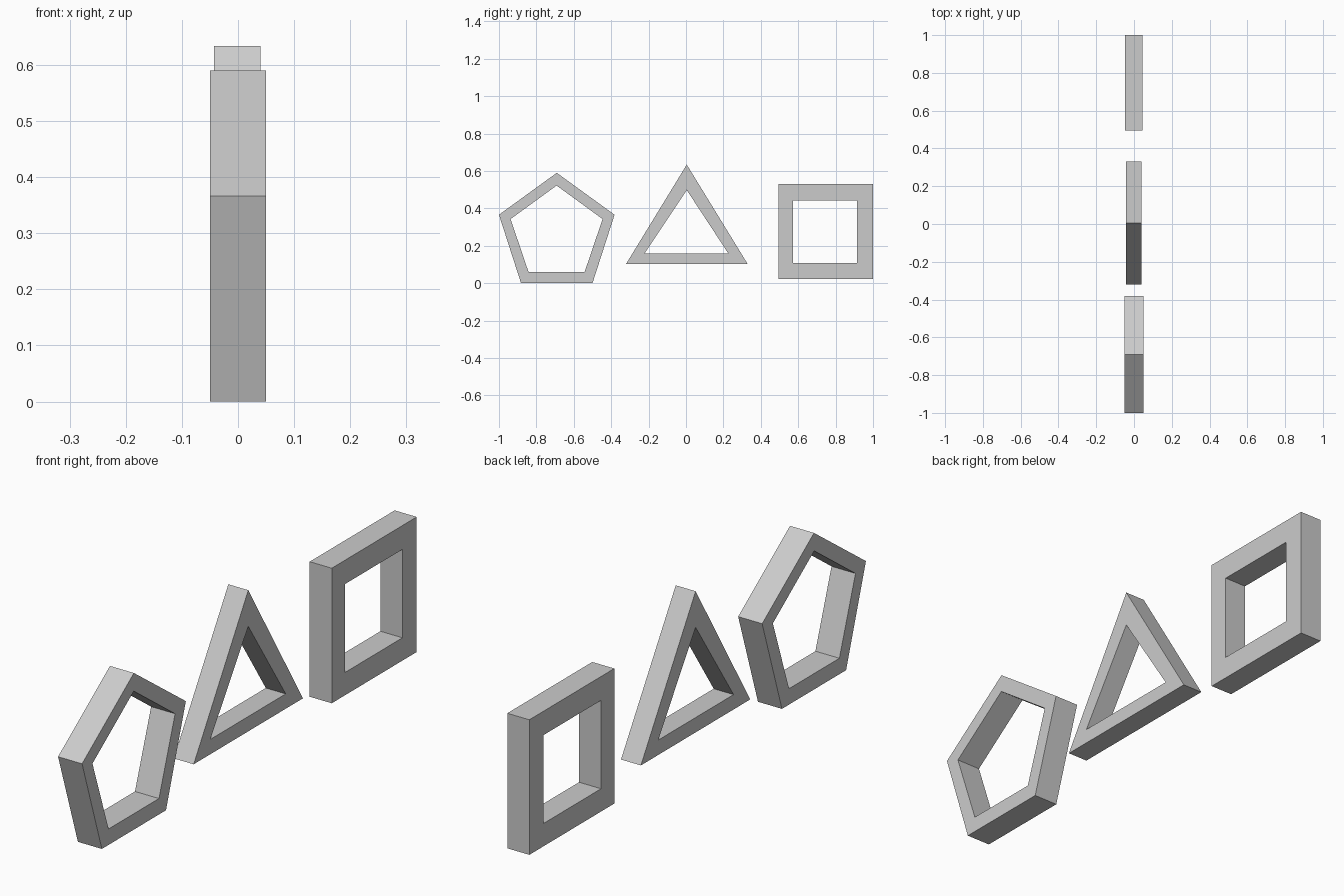
import bpy, bmesh

if "Cube" in bpy.data.objects:
    bpy.data.objects.remove(bpy.data.objects["Cube"])


def frame(name, outer, inner, x0, x1):
    """Hollow polygon frame in the YZ plane, extruded along X."""
    n = len(outer)
    bm = bmesh.new()
    rings = [[bm.verts.new((x, y, z)) for y, z in loop]
             for x, loop in ((x0, outer), (x0, inner), (x1, inner), (x1, outer))]
    # back face, hole walls, front face, outer walls
    for k in range(4):
        a, b = rings[k], rings[(k + 1) % 4]
        for i in range(n):
            j = (i + 1) % n
            bm.faces.new((a[i], a[j], b[j], b[i]))
    bmesh.ops.recalc_face_normals(bm, faces=bm.faces)
    mesh = bpy.data.meshes.new(name)
    bm.to_mesh(mesh)
    bm.free()
    obj = bpy.data.objects.new(name, mesh)
    bpy.context.collection.objects.link(obj)
    return obj


def box(y0, y1, z0, z1):
    return [(y0, z0), (y1, z0), (y1, z1), (y0, z1)]


def pentagon(yc, top, shoulder, bottom, half_mid, half_low):
    return [(yc, top), (yc - half_mid, shoulder), (yc - half_low, bottom),
            (yc + half_low, bottom), (yc + half_mid, shoulder)]


# Pentagon frame
frame("pentagon_frame",
      pentagon(-0.691, 0.590, 0.366, 0.0, 0.309, 0.191),
      pentagon(-0.692, 0.522, 0.343, 0.060, 0.246, 0.150),
      -0.05, 0.05)

# Triangle frame
frame("triangle_frame",
      [(0.004, 0.634), (-0.321, 0.102), (0.330, 0.102)],
      [(0.004, 0.498), (-0.222, 0.158), (0.227, 0.158)],
      -0.043, 0.040)

# Square frame
frame("square_frame",
      box(0.494, 1.0, 0.022, 0.531),
      box(0.573, 0.915, 0.108, 0.441),
      -0.047, 0.045)
